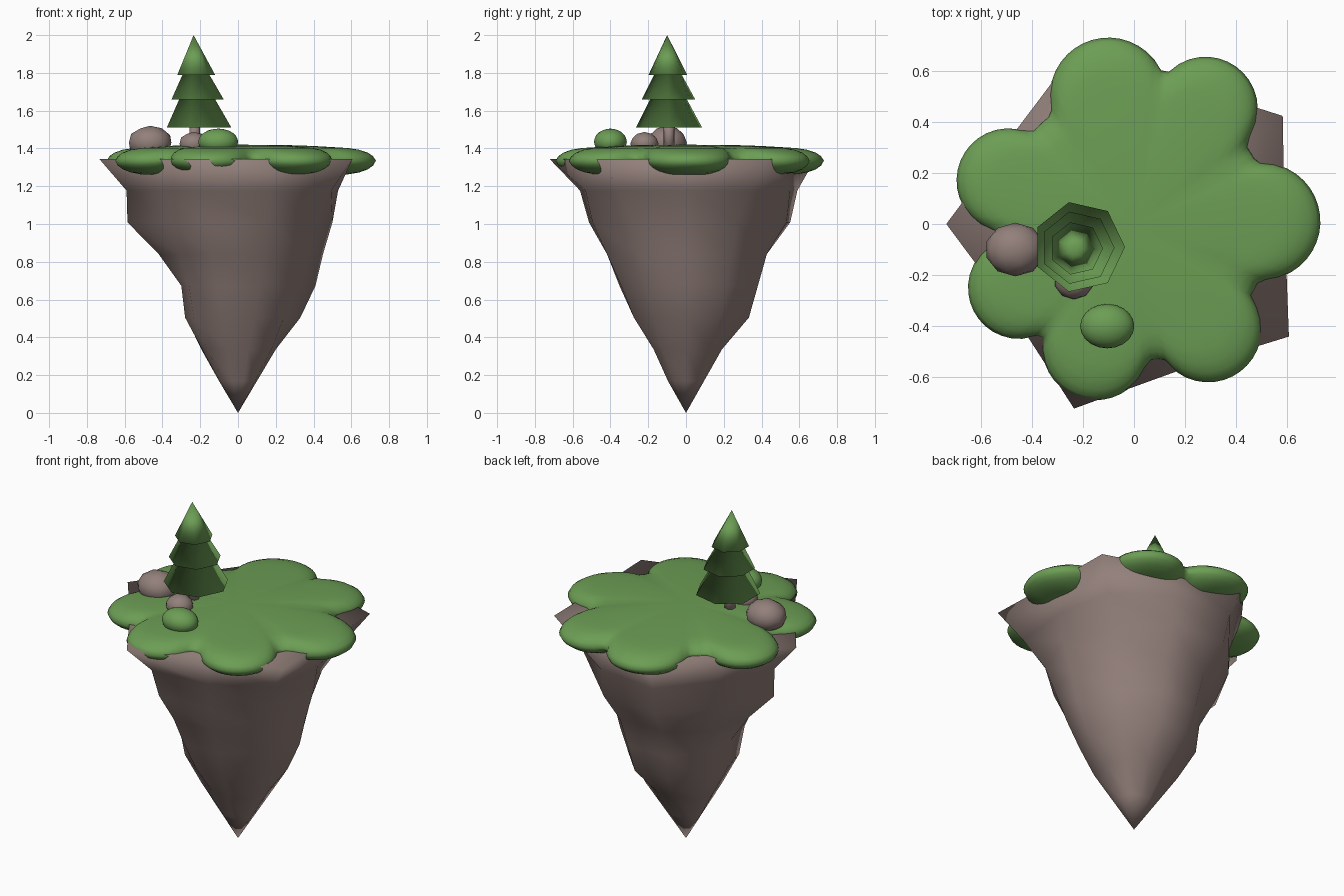
import bpy
import bmesh
from math import cos, sin, pi, tau, sqrt

if "Cube" in bpy.data.objects:
    bpy.data.objects.remove(bpy.data.objects["Cube"], do_unlink=True)


def make_material(name, rgb):
    mat = bpy.data.materials.new(name)
    mat.use_nodes = True
    color = (*rgb, 1.0)
    mat.diffuse_color = color
    bsdf = mat.node_tree.nodes["Principled BSDF"]
    bsdf.inputs["Base Color"].default_value = color
    bsdf.inputs["Roughness"].default_value = 0.9
    return mat


grass_green = make_material("grass green", (0.15, 0.34, 0.09))
stone_brown = make_material("stone brown", (0.29, 0.215, 0.195))


def finish(name, bm, mat):
    bmesh.ops.recalc_face_normals(bm, faces=bm.faces)
    for face in bm.faces:
        face.smooth = True
    mesh = bpy.data.meshes.new(name)
    bm.to_mesh(mesh)
    bm.free()
    mesh.materials.append(mat)
    obj = bpy.data.objects.new(name, mesh)
    bpy.context.collection.objects.link(obj)
    return obj


def loft(name, rings, first, last, mat):
    """Skin equal rings of points and close both ends with a fan to a point."""
    bm = bmesh.new()
    loops = [[bm.verts.new(p) for p in ring] for ring in rings]
    n = len(loops[0])
    for a, b in zip(loops, loops[1:]):
        for i in range(n):
            j = (i + 1) % n
            bm.faces.new((a[i], a[j], b[j], b[i]))
    for loop, tip in ((loops[0], first), (loops[-1], last)):
        center = bm.verts.new(tip)
        for i in range(n):
            bm.faces.new((loop[i], loop[(i + 1) % n], center))
    return finish(name, bm, mat)


def ring(x, y, z, r, sides):
    return [(x + r * cos(tau * i / sides), y + r * sin(tau * i / sides), z)
            for i in range(sides)]


def blob(name, center, size, detail, mat):
    bm = bmesh.new()
    bmesh.ops.create_icosphere(bm, subdivisions=detail, radius=1.0)
    for v in bm.verts:
        v.co = [c + s * k for c, s, k in zip(center, size, v.co)]
    return finish(name, bm, mat)


# Hanging rock: one downward radius profile for each of ten directions
ROCK_TOP = 1.345
rock_profiles = [
    (.59, .53, .50, .45, .41, .33, .20, .10),
    (.72, .58, .46, .40, .36, .31, .22, .11),
    (.58, .58, .56, .45, .40, .35, .20, .10),
    (.72, .62, .58, .45, .40, .34, .20, .10),
    (.59, .53, .52, .45, .36, .34, .24, .12),
    (.735, .59, .585, .42, .30, .28, .19, .10),
    (.59, .50, .47, .39, .32, .29, .20, .10),
    (.76, .59, .54, .44, .37, .29, .18, .10),
    (.60, .56, .52, .44, .36, .29, .18, .10),
    (.75, .61, .49, .43, .37, .30, .22, .11),
]
levels = len(rock_profiles[0])
rock_rings = []
for level in range(levels):
    z = ROCK_TOP * (1 - level / levels)
    rock_rings.append([(p[level] * cos(i * pi / 5), p[level] * sin(i * pi / 5), z)
                       for i, p in enumerate(rock_profiles)])
loft("floating_rock", rock_rings, (0, 0, ROCK_TOP), (0, 0, 0), stone_brown)

# Grass cap: a rounded slab whose outline is a disc joined with seven lobes
lobes = [(-.10, .50, .23), (.28, .45, .205), (.50, .01, .23), (.29, -.41, .21),
         (-.15, -.48, .21), (-.45, -.25, .20), (-.49, .17, .205)]
BASE = 0.54
RIM = 1.335


def outline(angle):
    best = BASE
    for x, y, r in lobes:
        along = x * cos(angle) + y * sin(angle)
        inside = along ** 2 - x * x - y * y + r * r
        if inside > 0:
            best = max(best, along + sqrt(inside))
    return best


section = [(.35, .083), (.55, .078), (.71, .071), (.80, .067), (.88, .058),
           (.94, .043), (.98, .024), (1, 0), (.98, -.026), (.94, -.046),
           (.88, -.062), (.80, -.072), (.71, -.076), (.6, -.06)]
SEGMENTS = 126
angles = [tau * i / SEGMENTS for i in range(SEGMENTS)]
reach = [outline(a) for a in angles]
grass_rings = []
for f, dz in section:
    points = []
    for a, r in zip(angles, reach):
        sag = sqrt(min(1, (r - BASE) / 0.17)) if dz < 0 else 1
        points.append((f * r * cos(a), f * r * sin(a), RIM + dz * sag))
    grass_rings.append(points)
loft("grass_cap", grass_rings, (0, 0, RIM + .085), (0, 0, RIM - .03), grass_green)

# Pine tree: seven-sided stacked tiers on a short trunk
TX, TY = -.215, -.09
loft("tree_trunk", [ring(TX - .015, TY, z, .03, 7) for z in (1.39, 1.54)],
     (TX - .015, TY, 1.39), (TX - .015, TY, 1.54), stone_brown)
tiers = [(1.51, .18), (1.66, .10), (1.66, .145), (1.79, .075), (1.79, .105)]
tree_rings = [ring(TX - .02 * (z - 1.51) / .49, TY - .01 * (z - 1.51) / .49, z, r, 7)
              for z, r in tiers]
loft("tree_foliage", tree_rings, (TX, TY, 1.53), (TX - .02, TY - .01, 2.0), grass_green)

# Stones and bush on the grass
blob("large_stone", (-.465, -.10, 1.43), (.118, .105, .09), 2, stone_brown)
blob("small_stone", (-.235, -.22, 1.425), (.078, .075, .062), 2, stone_brown)
blob("bush", (-.105, -.40, 1.435), (.106, .087, .07), 3, grass_green)
